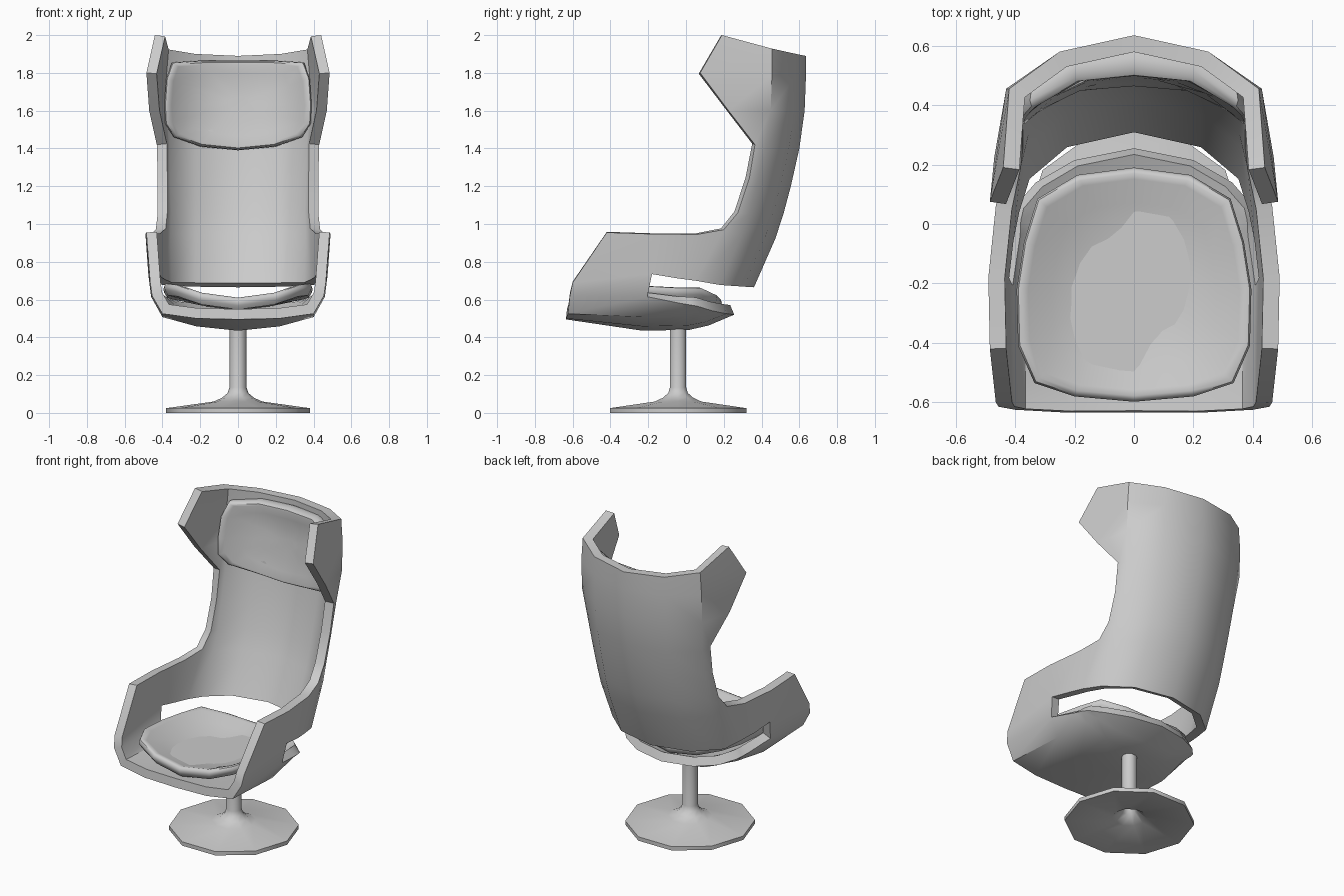
import bpy, bmesh, math
from mathutils import Vector

if "Cube" in bpy.data.objects:
    bpy.data.objects.remove(bpy.data.objects["Cube"])


def make_object(name, bm, angle, mods=()):
    mesh = bpy.data.meshes.new(name)
    bm.to_mesh(mesh)
    bm.free()
    ob = bpy.data.objects.new(name, mesh)
    bpy.context.collection.objects.link(ob)
    bpy.ops.object.select_all(action='DESELECT')
    ob.select_set(True)
    bpy.context.view_layer.objects.active = ob
    for kind, props in mods:
        m = ob.modifiers.new(kind.title(), kind)
        for key, value in props.items():
            setattr(m, key, value)
        bpy.ops.object.modifier_apply(modifier=m.name)
    bpy.ops.object.shade_smooth_by_angle(angle=math.radians(angle))
    return ob


def add_grid(bm, rows, closed=False):
    vs = [[bm.verts.new(p) for p in row] for row in rows]
    n = len(rows[0])
    for a, b in zip(vs, vs[1:]):
        for i in range(n if closed else n - 1):
            j = (i + 1) % n
            bm.faces.new((a[i], a[j], b[j], b[i]))
    return vs


# Shell: right half of the outer skin, mirrored and thickened inward
# back rows: height, rear y, corner x, then free edge x, y, z
back_rows = [
    (1.89, .635, .42, .44, .19, 2.00),
    (1.78, .635, .43, .485, .075, 1.80),
    (1.60, .628, .43, .47, .225, 1.60),
    (1.40, .60, .41, .43, .365, 1.42),
    (1.20, .555, .405, .425, .335, 1.24),
    (1.05, .515, .40, .425, .275, 1.06),
    (.92, .472, .405, .435, .20, .97),
    (.665, .36, .40, .44, .05, .70),
]
back = []
for z, y, cx, ex, ey, ez in back_rows:
    back.append([(0, y, z), (.25, y - .055, z + .1 * (ez - z)),
                 (cx, y - .18, z + .35 * (ez - z)), (ex, ey, ez)])
# bucket rows: centre, mid, corner, slot bottom, slot top, arm top
front = [(0, -.635, .495), (.22, -.635, .50), (.40, -.625, .525),
         (.455, -.615, .62), (.465, -.60, .69), (.485, -.42, .955)]
middle = [(0, -.23, .435), (.22, -.23, .458), (.40, -.22, .507),
          (.46, -.205, .615), (.475, -.18, .735), (.49, -.18, .947)]
rear = [
    [(0, .02, .44), (.22, .01, .463), (.36, 0, .52), (.425, -.03, .58)],
    [(0, .12, .463), (.21, .10, .48), (.34, .07, .53), (.415, .02, .572)],
    [(0, .255, .52), (.2, .215, .525), (.33, .14, .54), (.40, .06, .565)],
]
arm = [[back[6][3], (.465, .06, .945), middle[5]],
       [back[7][3], (.46, -.05, .713), middle[4]]]
bm = bmesh.new()
add_grid(bm, back)
add_grid(bm, [front, middle])
add_grid(bm, [middle[:4]] + rear)
add_grid(bm, arm)
bmesh.ops.remove_doubles(bm, verts=bm.verts, dist=1e-4)
bmesh.ops.recalc_face_normals(bm, faces=bm.faces)
bm.normal_update()
lowest = min(bm.faces, key=lambda f: f.calc_center_median().z)
if lowest.normal.z > 0:
    bmesh.ops.reverse_faces(bm, faces=bm.faces)
make_object("shell", bm, 45, [
    ('MIRROR', dict(use_clip=True, merge_threshold=.001)),
    ('SOLIDIFY', dict(thickness=.055, offset=-1, use_even_offset=True)),
])


# Cushions: rings of a mirrored outline, draped over a curved surface
def cushion(name, half, centre, place, height):
    outline = half + [(-x, y) for x, y in reversed(half) if x > 0]
    c = Vector(centre)
    rings = [(.95, 0), (.99, .25), (1, .5), (.985, .8), (.95, .97),
             (.9, 1), (.7, .97), (.4, .95), (.15, .95)]
    bm = bmesh.new()
    vs = add_grid(bm, [[place(*(c + (Vector(p) - c) * s), h * height)
                        for p in outline] for s, h in rings], closed=True)
    bm.faces.new(vs[0])
    bm.faces.new(vs[-1])
    bmesh.ops.recalc_face_normals(bm, faces=bm.faces)
    make_object(name, bm, 50)


def on_seat(x, y, h):
    return (x, y, .49 + .85 * x * x + .4 * (y + .2) ** 2 + h)


def on_back(x, z, h):
    return (x, .583 - 2.9 * abs(x) ** 3 - .12 * max(0, 1.7 - z) - h, z)


cushion("seat_cushion",
        [(0, .19), (.19, .165), (.325, .085), (.37, -.06), (.395, -.22),
         (.39, -.41), (.335, -.535), (.2, -.58), (0, -.598)],
        (0, -.2), on_seat, .065)
cushion("headrest_cushion",
        [(0, 1.865), (.2, 1.865), (.35, 1.855), (.38, 1.77), (.39, 1.63),
         (.385, 1.53), (.34, 1.46), (.2, 1.41), (0, 1.39)],
        (0, 1.64), on_back, .085)

# Pedestal: ten-sided turned foot and column, hollow underneath
profile = [(.03, .12), (.045, .08), (.1, .035), (.37, 0), (.38, 0), (.38, .025),
           (.13, .06), (.085, .08), (.055, .105), (.045, .135), (.045, .47)]
sides = 10
bm = bmesh.new()
vs = add_grid(bm, [[(r * math.cos(math.tau * i / sides),
                     r * math.sin(math.tau * i / sides) - .042, z)
                    for i in range(sides)] for r, z in profile], closed=True)
bm.faces.new(vs[0])
bm.faces.new(vs[-1])
bmesh.ops.recalc_face_normals(bm, faces=bm.faces)
make_object("pedestal", bm, 40)
